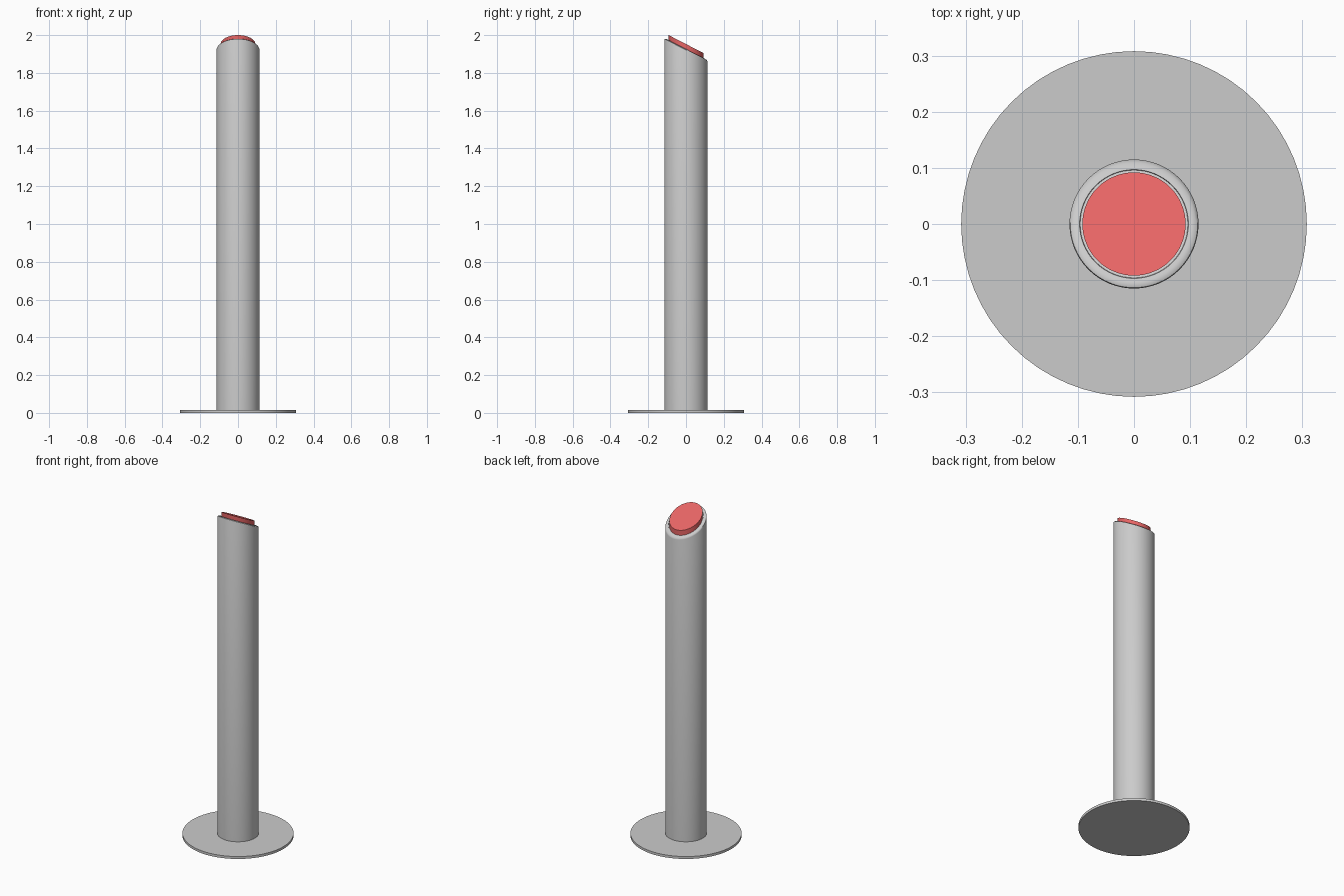
import bpy, bmesh, math

if "Cube" in bpy.data.objects:
    bpy.data.objects.remove(bpy.data.objects["Cube"])

SIDES = 64
SLOPE = -0.515   # tilt of the slanted top along y


def lathe(name, profile, color=None):
    """Loft rings of (radius, z, slope); both ends are capped."""
    bm = bmesh.new()
    rings = []
    for r, z, slope in profile:
        ring = []
        for i in range(SIDES):
            a = 2 * math.pi * i / SIDES
            x, y = r * math.cos(a), r * math.sin(a)
            ring.append(bm.verts.new((x, y, z + slope * y)))
        rings.append(ring)
    for a, b in zip(rings, rings[1:]):
        for i in range(SIDES):
            j = (i + 1) % SIDES
            bm.faces.new((a[i], a[j], b[j], b[i]))
    bm.faces.new(rings[0][::-1])
    bm.faces.new(rings[-1])
    bmesh.ops.recalc_face_normals(bm, faces=bm.faces)
    mesh = bpy.data.meshes.new(name)
    bm.to_mesh(mesh)
    bm.free()
    obj = bpy.data.objects.new(name, mesh)
    bpy.context.collection.objects.link(obj)
    if color:
        mat = bpy.data.materials.new(name + "_colour")
        mat.diffuse_color = color
        mat.use_nodes = True
        mat.node_tree.nodes["Principled BSDF"].inputs["Base Color"].default_value = mat.diffuse_color
        mesh.materials.append(mat)
    bpy.ops.object.select_all(action='DESELECT')
    obj.select_set(True)
    bpy.context.view_layer.objects.active = obj
    bpy.ops.object.shade_smooth_by_angle(angle=math.radians(35))
    return obj


# Flat round foot plate
lathe("base_plate", [(0.308, 0, 0), (0.308, 0.015, 0)])

# Column with slanted top, rounded rim and shallow seat for the button
TOP = 1.926
lathe("column", [
    (0.115, 0.015, 0),
    (0.115, TOP - 0.010, SLOPE),
    (0.1135, TOP - 0.005, SLOPE),
    (0.109, TOP - 0.0015, SLOPE),
    (0.103, TOP, SLOPE),
    (0.097, TOP, SLOPE),
    (0.096, TOP - 0.004, SLOPE),
])

# Red button following the slant
lathe("button", [(0.092, TOP - 0.004, SLOPE), (0.092, 1.9526, SLOPE)],
      (0.8, 0.13, 0.13, 1))
